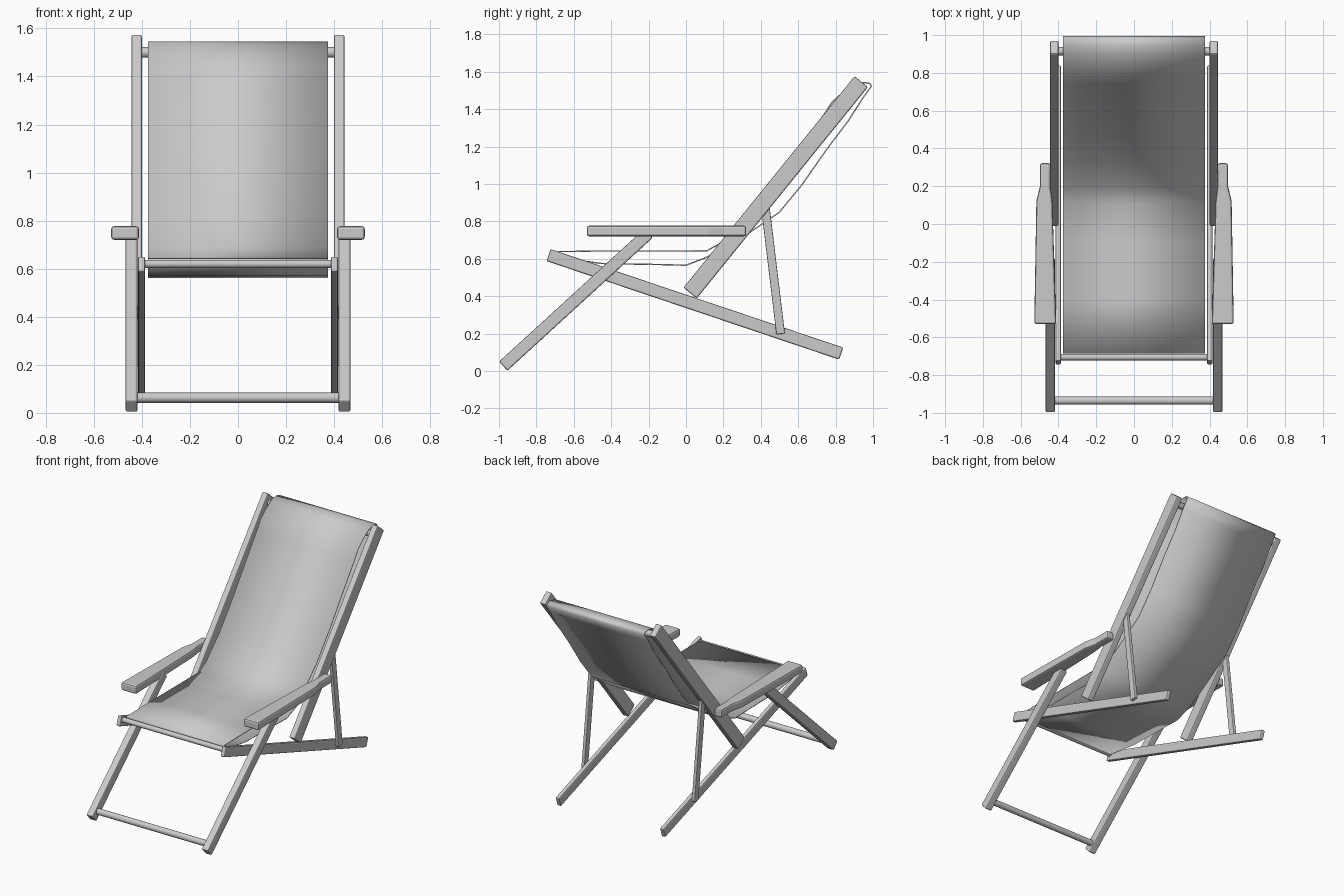
import bpy, bmesh, math
from mathutils import Vector, Matrix

cube = bpy.data.objects.get("Cube")
if cube:
    bpy.data.objects.remove(cube, do_unlink=True)

grey = bpy.data.materials.new("light_grey")
grey.use_nodes = True
grey.diffuse_color = (0.6, 0.6, 0.6, 1)
grey.node_tree.nodes["Principled BSDF"].inputs["Base Color"].default_value = (0.6, 0.6, 0.6, 1)


def add_object(name, bm, bevel=0.0, smooth=True):
    bmesh.ops.recalc_face_normals(bm, faces=bm.faces)
    mesh = bpy.data.meshes.new(name)
    bm.to_mesh(mesh)
    bm.free()
    mesh.materials.append(grey)
    obj = bpy.data.objects.new(name, mesh)
    bpy.context.collection.objects.link(obj)
    if bevel:
        mod = obj.modifiers.new("bevel", "BEVEL")
        mod.width = bevel
        mod.segments = 2
    if smooth:
        bpy.ops.object.select_all(action="DESELECT")
        obj.select_set(True)
        bpy.context.view_layer.objects.active = obj
        bpy.ops.object.shade_smooth_by_angle(angle=math.radians(35))
    return obj


def beam(name, start, end, width, x_in, x_out, bevel=0.008):
    """Straight timber in the side plane, made on both sides."""
    a, b = Vector((0, *start)), Vector((0, *end))
    along = b - a
    turn = Matrix.Rotation(math.atan2(along.z, along.y), 4, "X")
    for side, sign in (("left", 1), ("right", -1)):
        bm = bmesh.new()
        bmesh.ops.create_cube(bm, size=1)
        bmesh.ops.scale(bm, vec=(x_out - x_in, along.length, width), verts=bm.verts)
        bmesh.ops.transform(bm, matrix=turn, verts=bm.verts)
        mid = (a + b) / 2
        bmesh.ops.translate(bm, vec=(sign * (x_in + x_out) / 2, mid.y, mid.z), verts=bm.verts)
        add_object(f"{side}_{name}", bm, bevel, smooth=False)


def crossbar(name, y, z, radius, half):
    bm = bmesh.new()
    bmesh.ops.create_cone(bm, cap_ends=True, segments=24, radius1=radius,
                          radius2=radius, depth=2 * half)
    bmesh.ops.rotate(bm, matrix=Matrix.Rotation(math.pi / 2, 3, "Y"), verts=bm.verts)
    bmesh.ops.translate(bm, vec=(0, y, z), verts=bm.verts)
    add_object(name, bm)


# Timber frame
beam("back_rail", (0.022, 0.417), (0.937, 1.547), 0.092, 0.400, 0.444)
beam("base_rail", (-0.735, 0.62), (0.83, 0.093), 0.068, 0.386, 0.416)
beam("front_leg", (-0.977, 0.026), (-0.20, 0.737), 0.066, 0.418, 0.468)
beam("back_strut", (0.425, 0.87), (0.506, 0.198), 0.046, 0.412, 0.436, 0.005)

# Round crossbars
crossbar("top_bar", 0.915, 1.50, 0.022, 0.41)
crossbar("seat_bar", -0.705, 0.62, 0.017, 0.40)
crossbar("foot_bar", -0.935, 0.063, 0.021, 0.43)

# Armrests: tapered outline, pulled up to thickness
ARM = [(0.412, -0.53), (0.528, -0.53), (0.517, 0.12), (0.498, 0.20),
       (0.498, 0.322), (0.442, 0.322), (0.442, 0.20), (0.432, 0.12)]
for side, sign in (("left", 1), ("right", -1)):
    bm = bmesh.new()
    face = bm.faces.new([bm.verts.new((sign * x, y, 0.72)) for x, y in ARM])
    top = bmesh.ops.extrude_face_region(bm, geom=[face])["geom"]
    bmesh.ops.translate(bm, vec=(0, 0, 0.057),
                        verts=[v for v in top if isinstance(v, bmesh.types.BMVert)])
    add_object(f"{side}_armrest", bm, 0.012, smooth=False)

# Fabric sling: one closed loop of cloth round the seat and the top bar
SLING = [(-0.685, 0.642), (-0.40, 0.645), (-0.10, 0.645), (0.11, 0.646), (0.19, 0.69),
         (0.33, 0.83), (0.48, 1.02), (0.63, 1.23), (0.74, 1.38), (0.78, 1.442),
         (0.84, 1.495), (0.90, 1.535), (0.95, 1.546), (0.985, 1.54), (0.995, 1.523),
         (0.95, 1.46), (0.87, 1.335), (0.76, 1.19), (0.62, 0.99), (0.50, 0.845),
         (0.33, 0.73), (0.20, 0.65), (0.10, 0.60), (0, 0.562), (-0.15, 0.566),
         (-0.45, 0.571), (-0.685, 0.605)]
bm = bmesh.new()
edges = [[bm.verts.new((x, y, z)) for y, z in SLING] for x in (-0.375, 0.375)]
for i in range(len(SLING)):
    j = (i + 1) % len(SLING)
    bm.faces.new((edges[0][i], edges[0][j], edges[1][j], edges[1][i]))
sling = add_object("fabric_sling", bm)
solid = sling.modifiers.new("cloth_thickness", "SOLIDIFY")
solid.thickness = 0.007
solid.offset = -1
